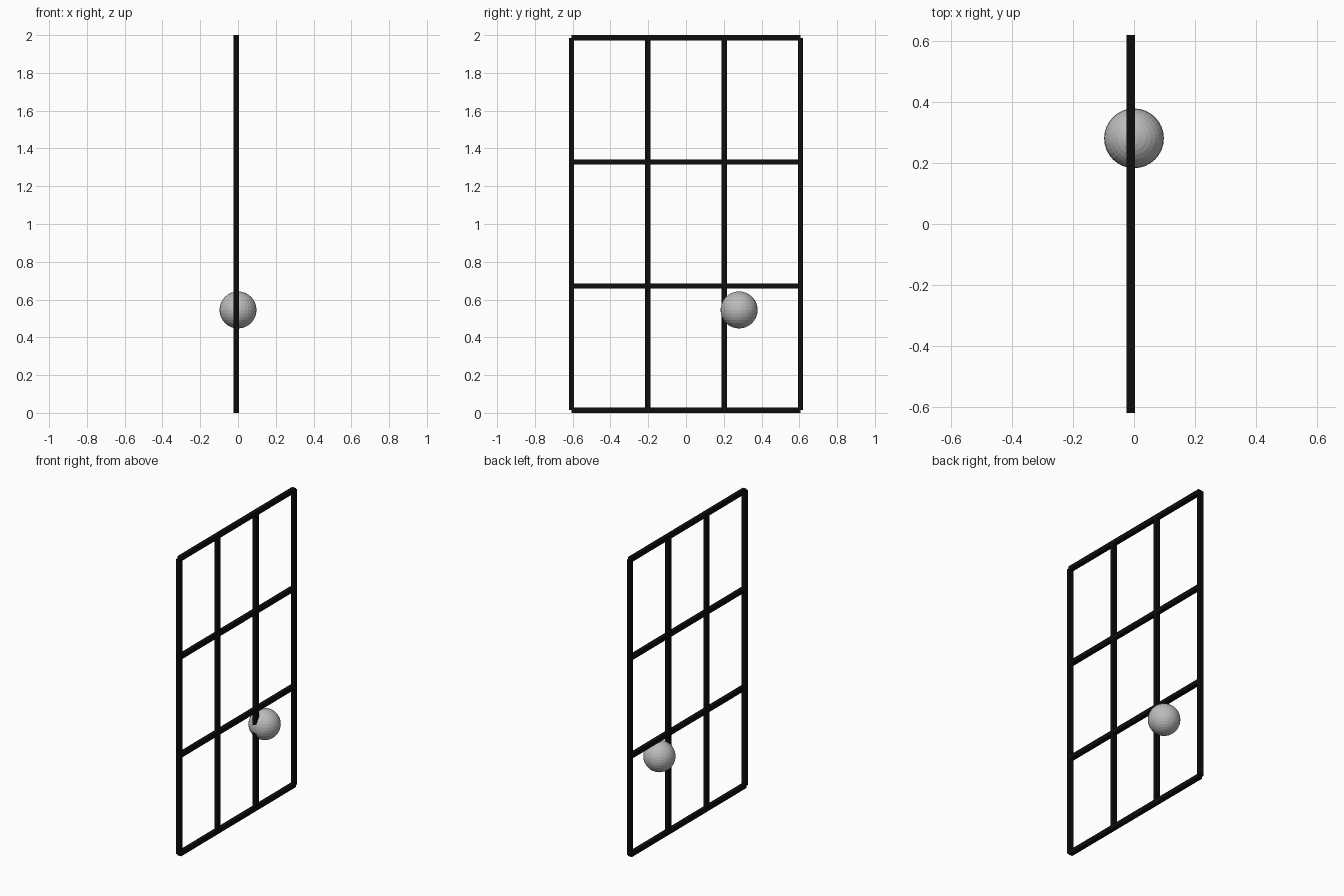
import bpy

if "Cube" in bpy.data.objects:
    bpy.data.objects.remove(bpy.data.objects["Cube"])

def material(name, rgb):
    m = bpy.data.materials.new(name)
    m.diffuse_color = (*rgb, 1.0)
    m.use_nodes = True
    m.node_tree.nodes["Principled BSDF"].inputs["Base Color"].default_value = m.diffuse_color
    return m

black = material("frame black", (0.004, 0.004, 0.004))
grey = material("ball grey", (0.5, 0.5, 0.5))

T = 0.028          # bar thickness
X = -0.010         # plane of the lattice
HALF_Y = 0.606     # centre line of the outer uprights
Z0, Z1 = T / 2, 2 - T / 2

def bar(name, y, z, size_y, size_z):
    bpy.ops.mesh.primitive_cube_add(size=1, location=(X, y, z))
    o = bpy.context.object
    o.name = name
    o.scale = (T, size_y, size_z)
    bpy.ops.object.transform_apply(location=False, rotation=False, scale=True)
    o.data.materials.append(black)

# Lattice: four uprights and four rails meeting on their centre lines
for i in range(4):
    t = i / 3
    bar(f"upright_{i + 1}", -HALF_Y + 2 * HALF_Y * t, 1.0, T, Z1 - Z0)
    bar(f"rail_{i + 1}", 0.0, Z0 + (Z1 - Z0) * t, 2 * HALF_Y, T)

# Faceted ball resting against an upright
bpy.ops.mesh.primitive_uv_sphere_add(segments=32, ring_count=16, radius=0.098,
                                     location=(0, 0.281, 0.545))
ball = bpy.context.object
ball.name = "ball"
ball.data.materials.append(grey)
